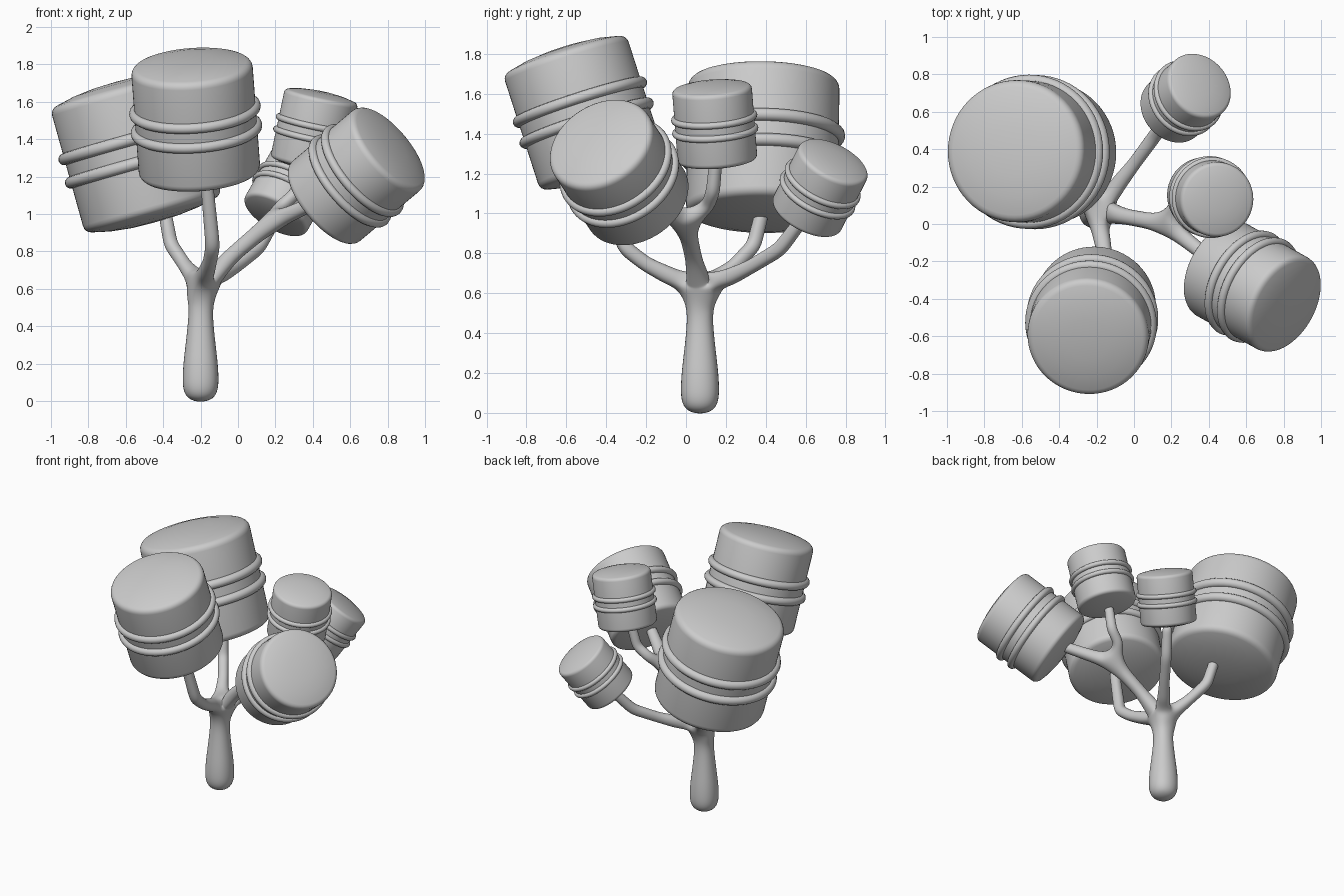
import bpy, bmesh, math
from mathutils import Vector

if "Cube" in bpy.data.objects:
    bpy.data.objects.remove(bpy.data.objects["Cube"])

SEG = 64


def lathe(name, profile, closed, origin, axis):
    """Spin an (r, h) profile about an axis placed at origin."""
    bm = bmesh.new()
    rings = []
    for r, h in profile:
        if r == 0:
            rings.append([bm.verts.new((0, 0, h))] * SEG)
        else:
            rings.append([bm.verts.new((r * math.cos(2 * math.pi * i / SEG),
                                        r * math.sin(2 * math.pi * i / SEG), h)) for i in range(SEG)])
    pairs = list(zip(rings, rings[1:])) + ([(rings[-1], rings[0])] if closed else [])
    for a, b in pairs:
        for i in range(SEG):
            j = (i + 1) % SEG
            bm.faces.new(list(dict.fromkeys((a[i], a[j], b[j], b[i]))))
    bmesh.ops.recalc_face_normals(bm, faces=bm.faces)
    me = bpy.data.meshes.new(name)
    bm.to_mesh(me)
    bm.free()
    me.shade_smooth()
    ob = bpy.data.objects.new(name, me)
    ob.location = origin
    ob.rotation_mode = 'QUATERNION'
    ob.rotation_quaternion = Vector((0, 0, 1)).rotation_difference(axis)
    bpy.context.collection.objects.link(ob)
    return ob


def drum(name, bottom, top, R):
    """Rounded, slightly domed drum with two raised bands."""
    b, t = Vector(bottom), Vector(top)
    axis, H, mid = (t - b).normalized(), (t - b).length / 2, (t + b) / 2
    H += 0.045 * R
    c = 0.12 * R
    cap = [(0, H + 0.10 * R), (0.35 * R, H + 0.09 * R), (0.65 * R, H + 0.055 * R)]
    cap += [(R - c + c * math.sin(a), H - c + c * math.cos(a))
            for a in (math.radians(d) for d in (10, 30, 50, 70, 90))]
    lathe(name, cap + [(r, -h) for r, h in reversed(cap)], False, mid, axis)
    m = 0.085 * R
    for k, s in (("lower", -1), ("upper", 1)):
        ring = [(R + m * math.cos(a), s * 0.17 * R + m * math.sin(a))
                for a in (2 * math.pi * i / 12 for i in range(12))]
        lathe(f"{name}_{k}_band", ring, True, mid, axis)


# Five drums: bottom centre, top centre, radius
drum("left_drum", (-0.455, 0.38, 1.01), (-0.635, 0.39, 1.655), 0.38)
drum("front_drum", (-0.205, -0.425, 1.225), (-0.247, -0.605, 1.785), 0.325)
drum("right_drum", (0.46, -0.24, 1.06), (0.805, -0.43, 1.35), 0.28)
drum("inner_drum", (0.37, 0.158, 1.27), (0.445, 0.13, 1.625), 0.20)
drum("back_drum", (0.20, 0.605, 0.995), (0.352, 0.74, 1.26), 0.19)

# Branching stem: each path is (x, y, z, radius); branches start from a named node
verts, radii, edges = [], [], []


def path(points, start=None):
    prev = start
    for x, y, z, r in points:
        verts.append((x, y, z))
        radii.append(r)
        if prev is not None:
            edges.append((prev, len(verts) - 1))
        prev = len(verts) - 1
    return prev


hub = path([(-0.2, 0.07, -0.015, 0.1), (-0.2, 0.07, 0.14, 0.108), (-0.2, 0.07, 0.4, 0.075),
            (-0.197, 0.07, 0.61, 0.06)])
path([(-0.29, 0.24, 0.735, 0.038), (-0.36, 0.34, 0.84, 0.04), (-0.4, 0.395, 1.06, 0.036)], hub)
path([(-0.15, -0.2, 0.745, 0.04), (-0.135, -0.31, 0.83, 0.042), (-0.17, -0.41, 1.2, 0.036)], hub)
path([(0.0, 0.32, 0.73, 0.038), (0.11, 0.47, 0.82, 0.04), (0.2, 0.59, 0.98, 0.036)], hub)
fork = path([(-0.02, 0.035, 0.79, 0.045), (0.17, 0.0, 0.95, 0.05)], hub)
path([(0.45, -0.22, 1.08, 0.038)], fork)
path([(0.23, 0.11, 1.04, 0.037), (0.31, 0.135, 1.11, 0.037), (0.35, 0.15, 1.27, 0.034)], fork)

me = bpy.data.meshes.new("branching_stem")
me.from_pydata(verts, edges, [])
stem = bpy.data.objects.new("branching_stem", me)
bpy.context.collection.objects.link(stem)
bpy.context.view_layer.objects.active = stem
stem.select_set(True)
skin = stem.modifiers.new("skin", 'SKIN')
skin.use_smooth_shade = True
for i, r in enumerate(radii):
    me.skin_vertices[0].data[i].radius = (r, r)
me.skin_vertices[0].data[0].use_root = True
sub = stem.modifiers.new("subsurf", 'SUBSURF')
sub.levels = sub.render_levels = 3
